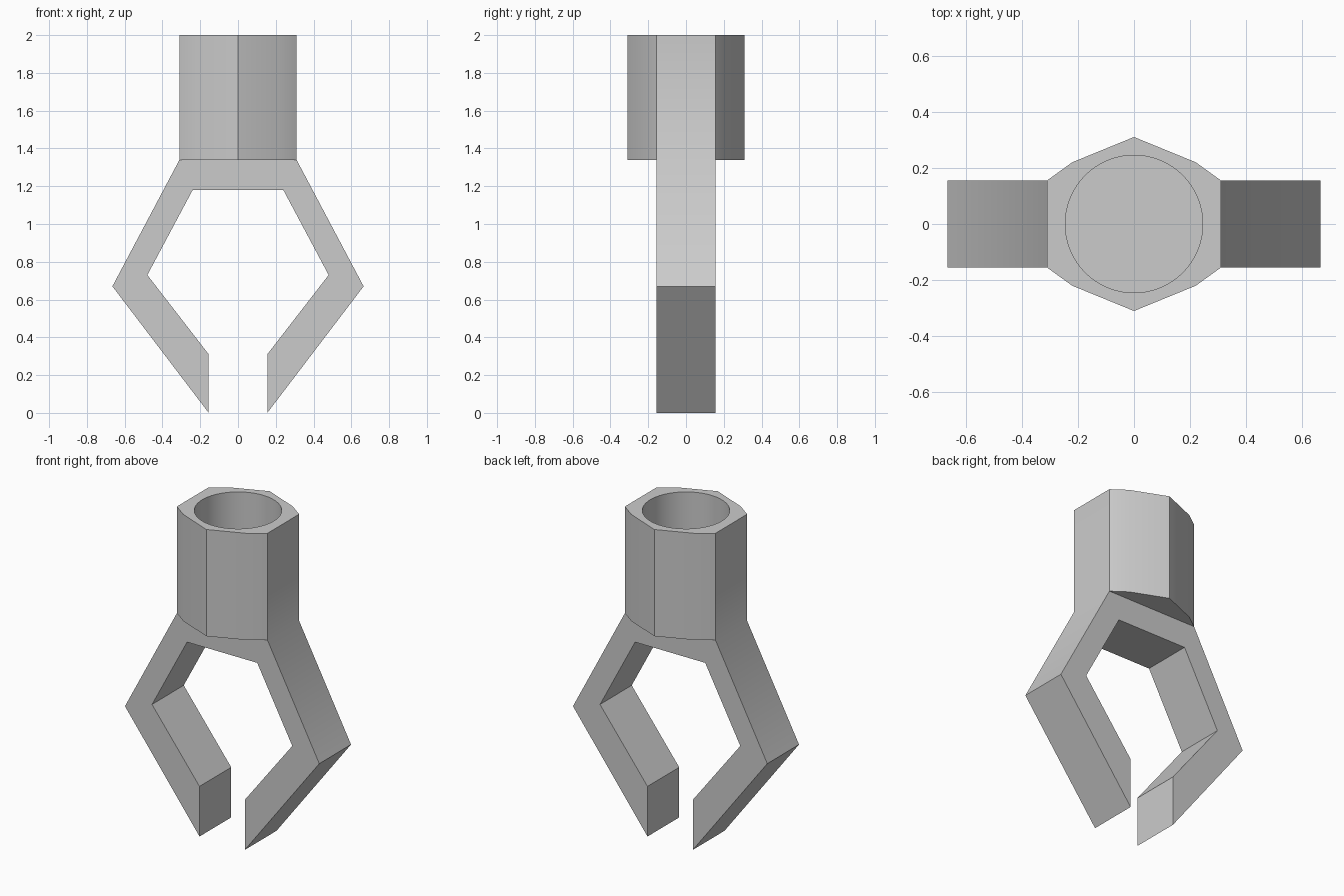
import bpy
import bmesh
import math

cube = bpy.data.objects.get("Cube")
if cube:
    bpy.data.objects.remove(cube, do_unlink=True)

HALF, JOIN, TOP = 0.155, 1.34, 2.0      # arm half depth, socket base, socket rim
HOLE_R, FLOOR, SEGS = 0.245, 1.42, 64

grey = bpy.data.materials.new("Light grey")
grey.use_nodes = True
grey.diffuse_color = (0.6, 0.6, 0.6, 1)
grey.node_tree.nodes["Principled BSDF"].inputs["Base Color"].default_value = (0.6, 0.6, 0.6, 1)

bm = bmesh.new()


def ring(points):
    return [bm.verts.new(p) for p in points]


def walls(lower, upper):
    """Join two matching closed rings with quads."""
    n = len(lower)
    for i in range(n):
        j = (i + 1) % n
        bm.faces.new((lower[i], lower[j], upper[j], upper[i]))


# Claw: half profile mirrored, extruded in depth, open where the socket sits
half = [(0.31, JOIN), (0.665, 0.67), (0.155, 0), (0.155, 0.31), (0.48, 0.73), (0.24, 1.18)]
profile = half + [(-x, z) for x, z in reversed(half)]
front = ring([(x, -HALF, z) for x, z in profile])
back = ring([(x, HALF, z) for x, z in profile])
bm.faces.new(front)
bm.faces.new(back)
for i in range(len(profile) - 1):
    bm.faces.new((front[i], front[i + 1], back[i + 1], back[i]))

# Socket: faceted outline sharing its four side corners with the claw
arc = [(0.22, 0.22), (0, 0.31), (-0.22, 0.22)]
rear = ring([(x, y, JOIN) for x, y in arc])
fore = ring([(-x, -y, JOIN) for x, y in arc])
base = [back[0]] + rear + [back[-1], front[-1]] + fore + [front[0]]
rim = ring([(v.co.x, v.co.y, TOP) for v in base])
walls(base, rim)
bm.faces.new([back[0]] + rear + [back[-1]])
bm.faces.new([front[-1]] + fore + [front[0]])

# Round bore with a closed floor
angles = [math.tau * i / SEGS for i in range(SEGS)]
bore_top, bore_floor = [
    ring([(HOLE_R * math.cos(a), HOLE_R * math.sin(a), z) for a in angles])
    for z in (TOP, FLOOR)
]
walls(bore_floor, bore_top)
bm.faces.new(bore_floor)

# Flat rim between the outline and the bore
loops = [bm.edges.get((r[i - 1], r[i])) for r in (rim, bore_top) for i in range(len(r))]
bmesh.ops.triangle_fill(bm, use_beauty=True, edges=loops, normal=(0, 0, 1))
bmesh.ops.recalc_face_normals(bm, faces=bm.faces[:])

mesh = bpy.data.meshes.new("claw_with_socket")
bm.to_mesh(mesh)
bm.free()
mesh.materials.append(grey)
claw = bpy.data.objects.new("claw_with_socket", mesh)
bpy.context.collection.objects.link(claw)

bpy.ops.object.select_all(action="DESELECT")
claw.select_set(True)
bpy.context.view_layer.objects.active = claw
bpy.ops.object.shade_smooth_by_angle(angle=math.radians(30))
